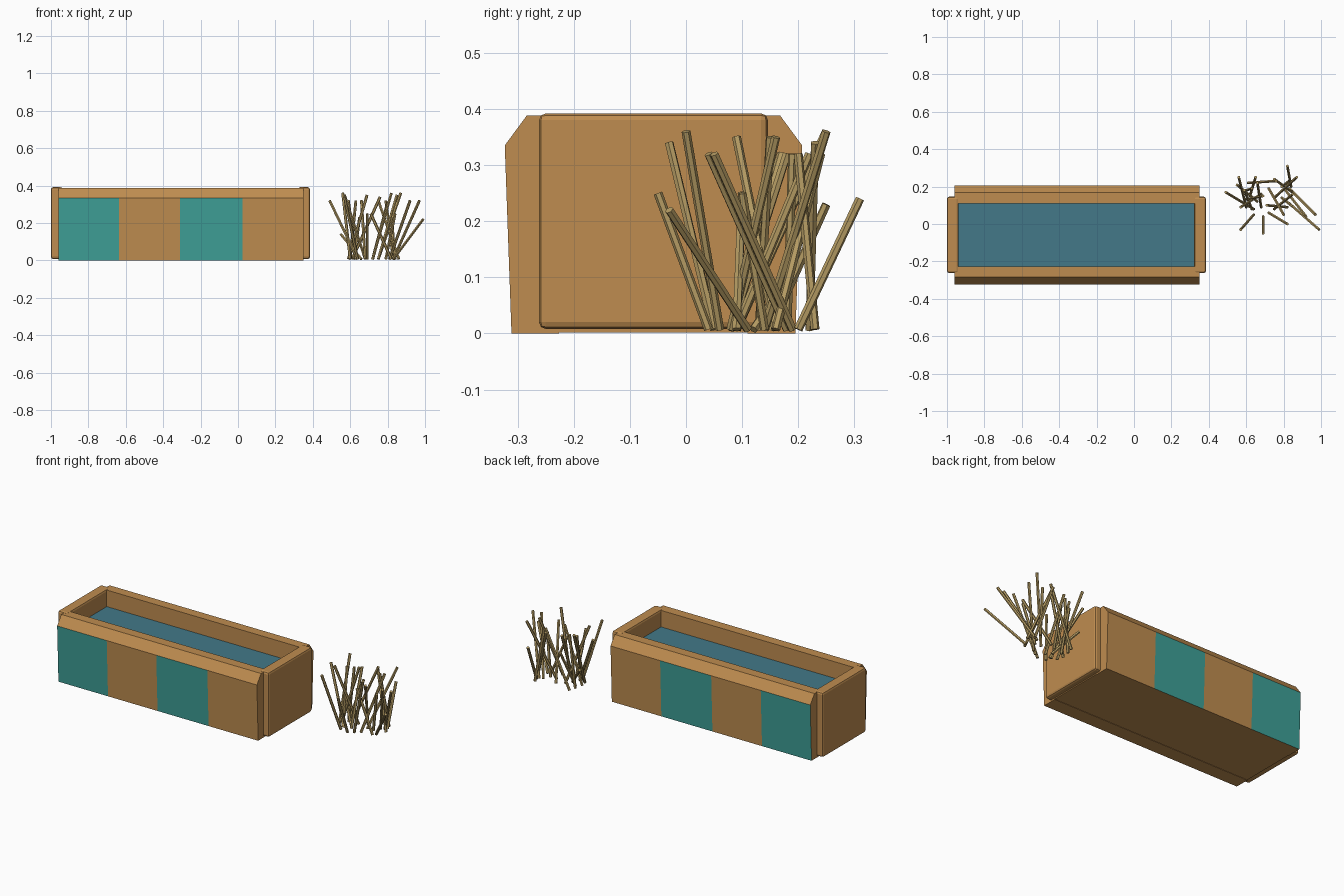
import bpy
import bmesh
from mathutils import Vector

default_cube = bpy.data.objects.get("Cube")
if default_cube:
    bpy.data.objects.remove(default_cube, do_unlink=True)


def make_material(name, colour):
    material = bpy.data.materials.new(name)
    material.use_nodes = True
    rgba = (*colour, 1)
    material.diffuse_color = rgba
    material.node_tree.nodes["Principled BSDF"].inputs["Base Color"].default_value = rgba
    return material


wood = make_material("warm wood", (.52, .265, .08))
teal = make_material("teal paint", (.048, .35, .31))
blue = make_material("water blue", (.056, .19, .25))
straw = make_material("dry straw", (.46, .33, .125))


def finish_mesh(name, bm, *materials):
    """Turn a bmesh into a named object carrying the given materials."""
    bmesh.ops.recalc_face_normals(bm, faces=bm.faces)
    mesh = bpy.data.meshes.new(name)
    bm.to_mesh(mesh)
    bm.free()
    for material in materials:
        mesh.materials.append(material)
    obj = bpy.data.objects.new(name, mesh)
    bpy.context.collection.objects.link(obj)
    return obj


def box(name, low, high, material, bevel=0):
    """Box between two corners, optionally with rounded edges."""
    low, high = Vector(low), Vector(high)
    bm = bmesh.new()
    bmesh.ops.create_cube(bm, size=1)
    bmesh.ops.scale(bm, vec=high - low, verts=bm.verts)
    bmesh.ops.translate(bm, vec=(low + high) / 2, verts=bm.verts)
    obj = finish_mesh(name, bm, material)
    if bevel:
        modifier = obj.modifiers.new("rounded edges", "BEVEL")
        modifier.width = bevel
        modifier.segments = 2
    return obj


# Long side boards: chamfered profile swept through four painted sections
SECTION_X = (-.96, -.635, -.31, .025, .35)
MIDDLE_Y = -.058
PROFILE = ((.168, 0), (.253, 0), (.265, .335), (.226, .388), (.168, .388))


def side_board(name, side):
    bm = bmesh.new()
    rings = [[bm.verts.new((x, MIDDLE_Y + side * y, z)) for y, z in PROFILE]
             for x in SECTION_X]
    count = len(PROFILE)
    for section, (ring, following) in enumerate(zip(rings, rings[1:])):
        for i in range(count):
            j = (i + 1) % count
            face = bm.faces.new((ring[i], ring[j], following[j], following[i]))
            # the outer wall is painted on every other section
            if i == 1 and section % 2 == 0:
                face.material_index = 1
    bm.faces.new(rings[0])
    bm.faces.new(rings[-1])
    return finish_mesh(name, bm, wood, teal)


side_board("front_board", -1)
side_board("back_board", 1)

# Rounded end boards, floor and water
box("right_end_board", (-1, -.262, .008), (-.938, .146, .392), wood, .012)
box("left_end_board", (.322, -.262, .008), (.385, .146, .392), wood, .012)
box("trough_floor", (-.96, -.23, .002), (.35, .114, .05), wood)
box("water", (-.95, -.23, .26), (.33, .114, .29), blue)

# Straw bundle: foot x, foot y, tip x, tip y, tip height, in hundredths
STALKS = (
    (64, 8, 49, 17, 32), (60, 9, 56, 25, 36), (64, 5, 57, -3, 34),
    (69, 4, 69, -5, 25), (72, 6, 82, 0, 36), (83, 11, 99, -3, 22),
    (81, 18, 92, 4, 32), (83, 19, 97, 5, 32), (84, 20, 82, 31, 24),
    (75, 14, 87, 25, 36), (59, 13, 69, 15, 35), (68, 9, 66, 22, 32),
    (61, 22, 76, 23, 34), (82, 9, 71, 10, 25), (86, 16, 75, 24, 32),
    (83, 23, 79, 20, 32), (68, 16, 57, 9, 35), (63, 8, 59, 18, 32),
    (75, 8, 85, 16, 35), (62, 15, 65, 25, 23), (79, 14, 84, 10, 25),
    (60, 18, 63, 19, 32), (72, 19, 80, 5, 31), (66, 12, 55, 21, 14),
)


def stalk_mesh(bm, foot, tip, radius):
    axis = tip - foot
    turn = axis.to_track_quat("Z", "Y").to_matrix().to_4x4()
    turn.translation = (foot + tip) / 2
    bmesh.ops.create_cone(bm, cap_ends=True, segments=6, radius1=radius,
                          radius2=radius, depth=axis.length, matrix=turn)


bundle = bmesh.new()
for stalk in STALKS:
    foot_x, foot_y, tip_x, tip_y, tip_z = (value / 100 for value in stalk)
    stalk_mesh(bundle, Vector((foot_x, foot_y, .007)),
               Vector((tip_x, tip_y, tip_z)), .008)
finish_mesh("straw_stalks", bundle, straw)
